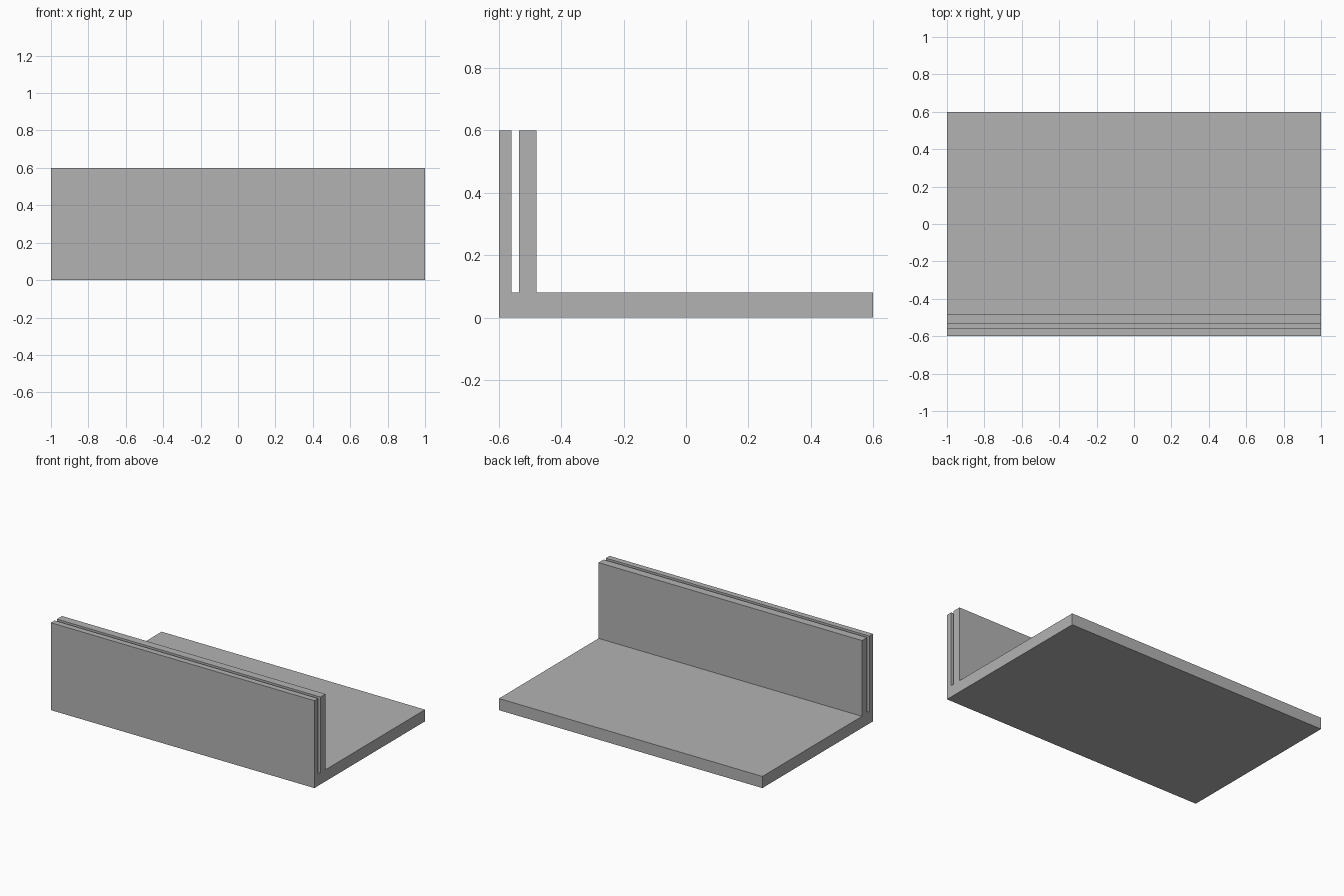
import bpy
import bmesh

cube = bpy.data.objects.get("Cube")
if cube:
    bpy.data.objects.remove(cube, do_unlink=True)

# Plain grey material
grey = bpy.data.materials.new("plain_grey")
grey.use_nodes = True
colour = (0.45, 0.45, 0.45, 1)
grey.diffuse_color = colour
grey.node_tree.nodes["Principled BSDF"].inputs["Base Color"].default_value = colour


def extrude_profile(name, profile, half_width, material):
    """Extrude a closed (y, z) outline along x into a solid."""
    bm = bmesh.new()
    outline = bm.faces.new([bm.verts.new((-half_width, y, z)) for y, z in profile])
    result = bmesh.ops.extrude_face_region(bm, geom=[outline], use_keep_orig=True)
    verts = [v for v in result["geom"] if isinstance(v, bmesh.types.BMVert)]
    bmesh.ops.translate(bm, verts=verts, vec=(2 * half_width, 0, 0))
    bmesh.ops.recalc_face_normals(bm, faces=bm.faces)
    mesh = bpy.data.meshes.new(name)
    bm.to_mesh(mesh)
    bm.free()
    mesh.materials.append(material)
    obj = bpy.data.objects.new(name, mesh)
    bpy.context.collection.objects.link(obj)
    return obj


# Base plate with a slotted upright: thin front lip, slot, thicker back wall
front, back = -0.6, 0.6
slot_front, slot_back, wall_back = -0.56, -0.535, -0.48
floor, top = 0.08, 0.6
profile = [
    (front, 0), (back, 0), (back, floor), (wall_back, floor),
    (wall_back, top), (slot_back, top), (slot_back, floor),
    (slot_front, floor), (slot_front, top), (front, top),
]
extrude_profile("slotted_stand", profile, 1.0, grey)
